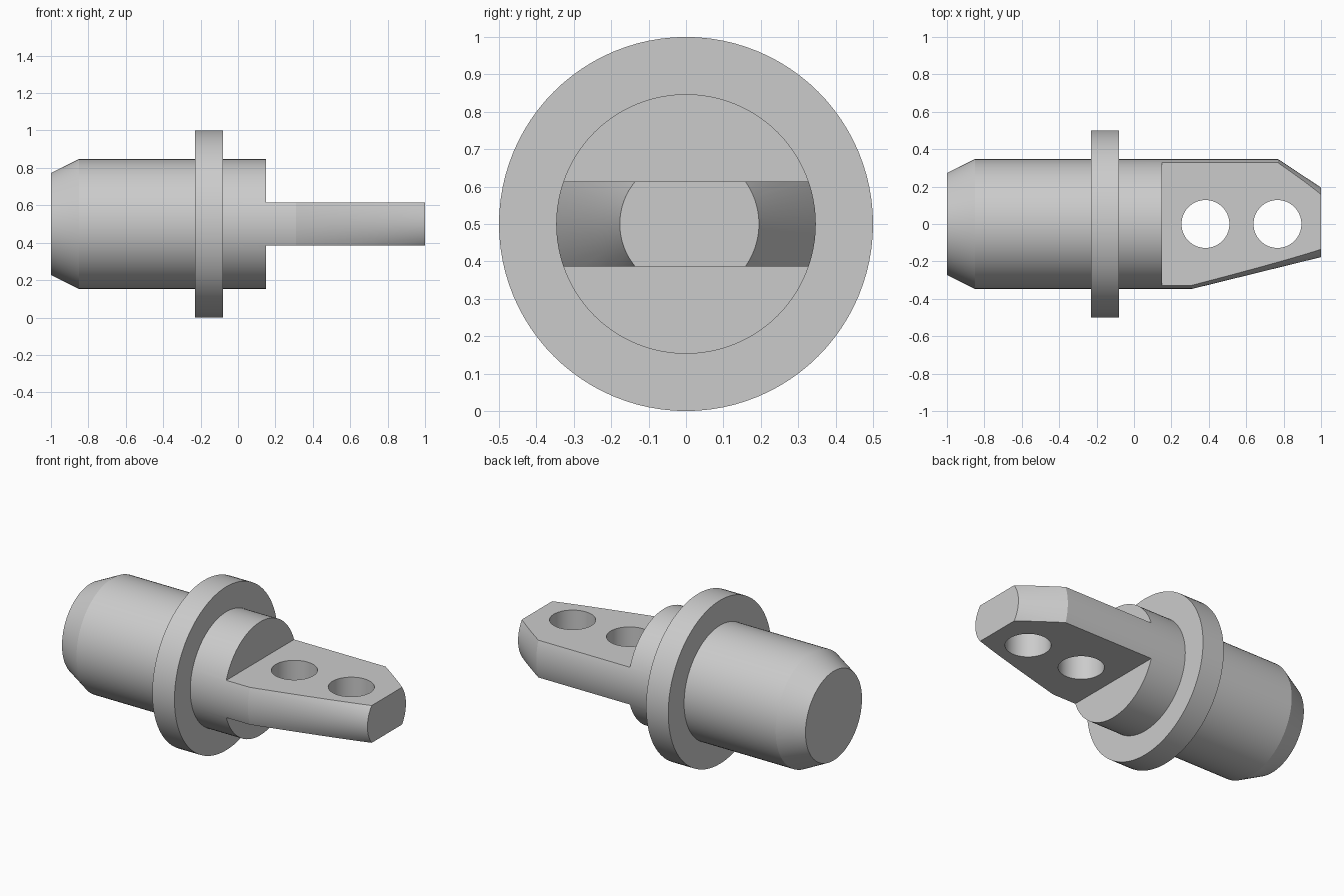
import bpy
import bmesh
from math import cos, sin, pi, radians

if "Cube" in bpy.data.objects:
    bpy.data.objects.remove(bpy.data.objects["Cube"], do_unlink=True)

SEGMENTS = 96
AXIS_Z = 0.5
SHAFT_R = 0.347

steel = bpy.data.materials.new("plain grey steel")
steel.use_nodes = True
grey = (0.6, 0.6, 0.6, 1)
steel.diffuse_color = grey
steel.node_tree.nodes["Principled BSDF"].inputs["Base Color"].default_value = grey

# Turned profile: x, radius on the +y half, radius on the -y half
taper_mid = SHAFT_R - (SHAFT_R - 0.177) * (0.77 - 0.31) / 0.69
profile = [
    (-1, 0.273, 0.273), (-0.85, SHAFT_R, SHAFT_R),
    (-0.23, SHAFT_R, SHAFT_R), (-0.23, 0.5, 0.5),
    (-0.08, 0.5, 0.5), (-0.08, SHAFT_R, SHAFT_R),
    (0.31, SHAFT_R, SHAFT_R), (0.77, SHAFT_R, taper_mid),
    (1, 0.195, 0.177),
]


def turned_body(name):
    bm = bmesh.new()
    rings = []
    for x, r_back, r_front in profile:
        ring = []
        for i in range(SEGMENTS):
            a = 2 * pi * i / SEGMENTS
            r = r_back if cos(a) > -0.001 else r_front
            ring.append(bm.verts.new((x, r * cos(a), AXIS_Z + r * sin(a))))
        rings.append(ring)
    for low, high in zip(rings, rings[1:]):
        for i in range(SEGMENTS):
            j = (i + 1) % SEGMENTS
            bm.faces.new((low[i], low[j], high[j], high[i]))
    bm.faces.new(rings[0])
    bm.faces.new(rings[-1])
    bmesh.ops.recalc_face_normals(bm, faces=bm.faces)
    mesh = bpy.data.meshes.new(name)
    bm.to_mesh(mesh)
    bm.free()
    obj = bpy.data.objects.new(name, mesh)
    bpy.context.collection.objects.link(obj)
    mesh.materials.append(steel)
    return obj


def cut(target, cutter):
    cutter.hide_render = True
    cutter.data.materials.append(steel)
    mod = target.modifiers.new("cut", 'BOOLEAN')
    mod.operation = 'DIFFERENCE'
    mod.solver = 'EXACT'
    mod.object = cutter
    with bpy.context.temp_override(object=target, active_object=target):
        bpy.ops.object.modifier_apply(modifier=mod.name)
    bpy.data.objects.remove(cutter, do_unlink=True)


pin = turned_body("flanged_pin_with_tongue")
bpy.context.view_layer.objects.active = pin

# Flats above and below the tongue
for side in (-1, 1):
    bpy.ops.mesh.primitive_cube_add(size=1, location=(0.65, 0, AXIS_Z + side * 0.414))
    block = bpy.context.object
    block.scale = (1, 1.2, 0.6)
    bpy.context.view_layer.update()
    cut(pin, block)

# Two through holes in the tongue
for x in (0.382, 0.767):
    bpy.ops.mesh.primitive_cylinder_add(vertices=64, radius=0.128, depth=0.6,
                                        location=(x, 0, AXIS_Z))
    drill = bpy.context.object
    cut(pin, drill)

# Smooth round surfaces, crisp machined edges
bpy.ops.object.select_all(action='DESELECT')
pin.select_set(True)
bpy.context.view_layer.objects.active = pin
bpy.ops.object.shade_smooth_by_angle(angle=radians(10))
